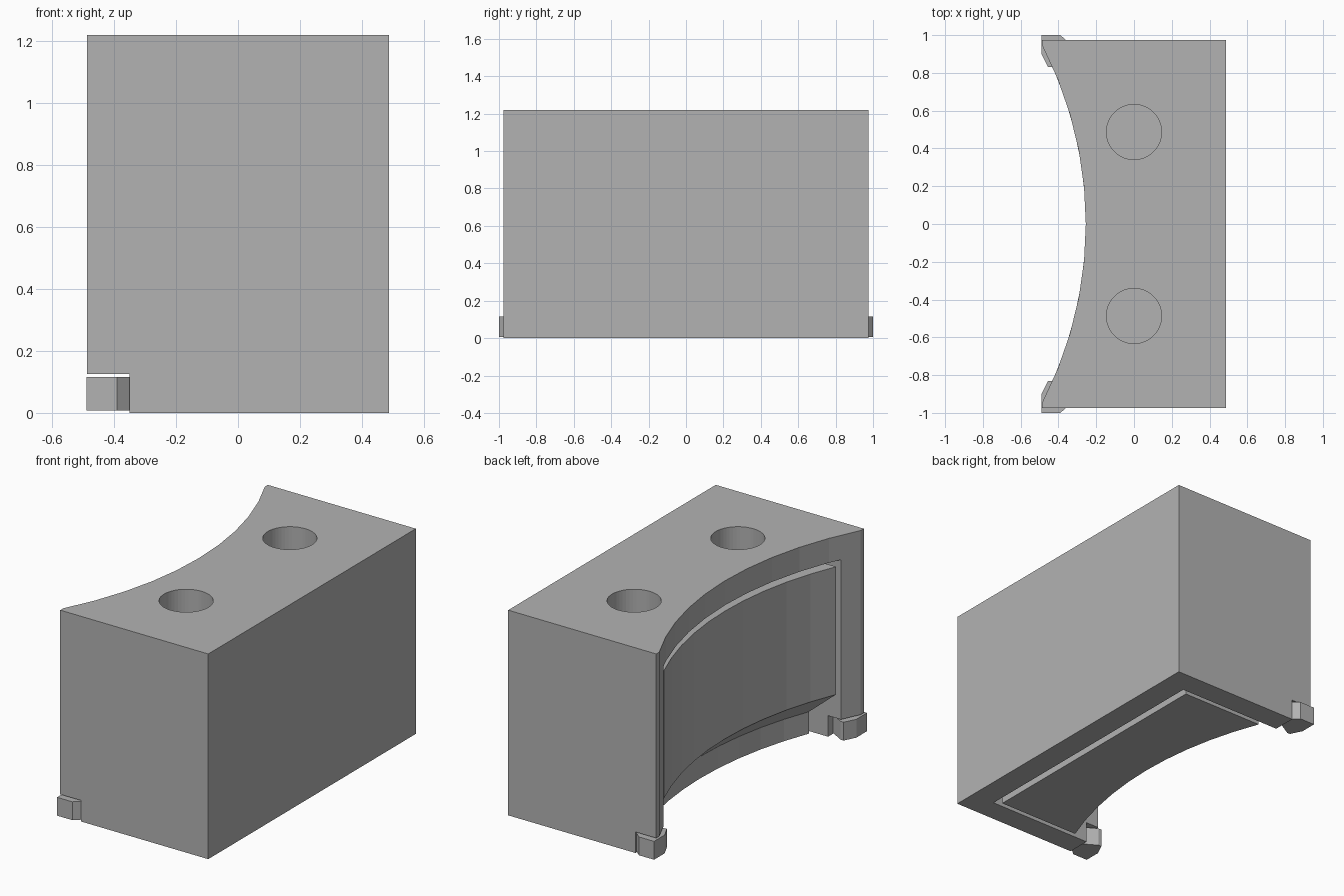
import bpy, bmesh, math

if "Cube" in bpy.data.objects:
    bpy.data.objects.remove(bpy.data.objects["Cube"], do_unlink=True)

grey = bpy.data.materials.new("plain_grey")
grey.use_nodes = True
grey.diffuse_color = (0.45, 0.45, 0.45, 1)
grey.node_tree.nodes["Principled BSDF"].inputs["Base Color"].default_value = grey.diffuse_color

RADIUS, CENTRE = 2.05, -2.305   # concave face
HALF_X, HALF_Y, HEIGHT = 0.487, 0.975, 1.22


def loft(name, levels):
    """Solid through matching plan outlines, given as (z, points) pairs."""
    bm = bmesh.new()
    rings = [[bm.verts.new((x, y, z)) for x, y in pts] for z, pts in levels]
    for low, high in zip(rings, rings[1:]):
        for i in range(len(low)):
            j = (i + 1) % len(low)
            bm.faces.new((low[i], low[j], high[j], high[i]))
    bm.faces.new(rings[0])
    bm.faces.new(rings[-1])
    bmesh.ops.recalc_face_normals(bm, faces=bm.faces)
    mesh = bpy.data.meshes.new(name)
    bm.to_mesh(mesh)
    bm.free()
    mesh.materials.append(grey)
    obj = bpy.data.objects.new(name, mesh)
    bpy.context.collection.objects.link(obj)
    return obj


def prism(name, pts, z0, z1):
    return loft(name, [(z0, pts), (z1, pts)])


def box(name, x0, x1, y0, y1, z0, z1):
    return prism(name, [(x0, y0), (x1, y0), (x1, y1), (x0, y1)], z0, z1)


def arc_plan(back, half_y, arc_y, offset=0, steps=10):
    """Plan with a straight back and a concave arc on the -x side."""
    r = RADIUS + offset
    a = math.asin(arc_y / r)
    pts = []
    for i in range(steps + 1):
        t = a - 2 * a * i / steps
        pts.append((CENTRE + r * math.cos(t), r * math.sin(t)))
    if half_y > arc_y:
        pts = [(-HALF_X, half_y)] + pts + [(-HALF_X, -half_y)]
    return pts + [(back, -half_y), (back, half_y)]


def cut(target, cutter):
    cutter.hide_render = True
    mod = target.modifiers.new("cut", "BOOLEAN")
    mod.operation = "DIFFERENCE"
    mod.solver = "EXACT"
    mod.object = cutter
    bpy.context.view_layer.objects.active = target
    bpy.ops.object.modifier_apply(modifier=mod.name)
    bpy.data.objects.remove(cutter, do_unlink=True)


# Outer housing, open at the concave side and the bottom
housing = prism("housing", arc_plan(HALF_X, HALF_Y, 0.945), 0, HEIGHT)
cut(housing, box("cavity_cutter", -1, 0.337, -0.835, 0.835, -0.5, 1.075))
for side in (-1, 1):
    # Round hole through the top
    hole = [(0.146 * math.cos(math.tau * i / 48),
             side * 0.487 + 0.146 * math.sin(math.tau * i / 48)) for i in range(48)]
    cut(housing, prism("hole_cutter", hole, 1.06, 1.4))
    # Notch at the foot of each post
    y0, y1 = sorted((side * 0.7, side * 1.2))
    cut(housing, box("notch_cutter", -1, -0.35, y0, y1, -0.5, 0.125))

# Inner block with an undercut lower front
front = arc_plan(0.295, 0.808, 0.808)
undercut = arc_plan(0.295, 0.808, 0.808, 0.165)
loft("inner_block", [(0, undercut), (0.13, undercut), (0.28, front), (1.04, front)])

# Small corner feet
foot_plan = [(-0.49, 1), (-0.39, 1), (-0.35, 0.965), (-0.35, 0.88),
             (-0.435, 0.83), (-0.455, 0.83), (-0.49, 0.9)]
for name, side in (("front_foot", -1), ("back_foot", 1)):
    prism(name, [(x, side * y) for x, y in foot_plan], 0.007, 0.116)
